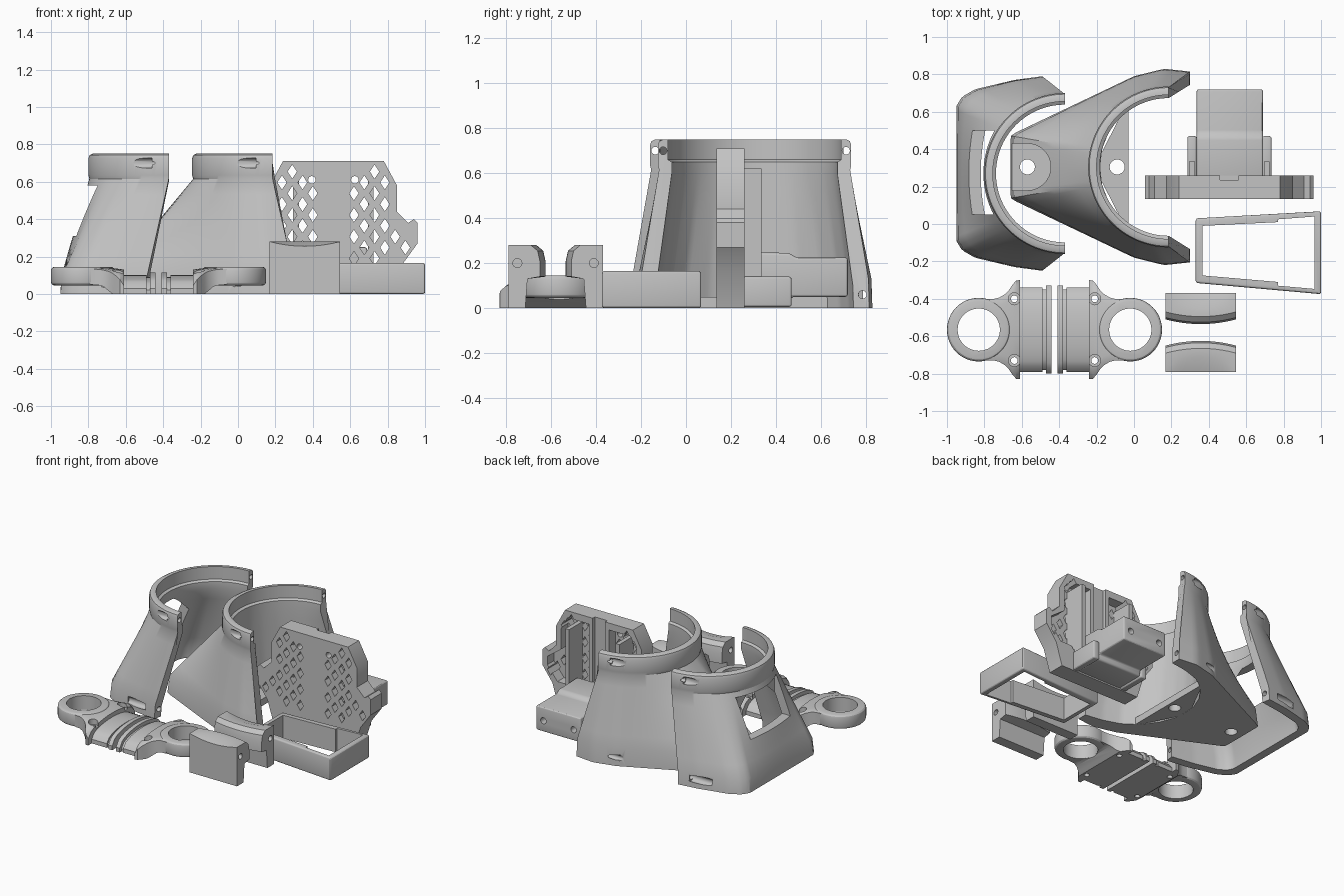
import bpy, bmesh
from math import sin, cos, pi, sqrt
from mathutils import Vector

if "Cube" in bpy.data.objects:
    bpy.data.objects.remove(bpy.data.objects["Cube"])

grey = bpy.data.materials.new("plain grey")
grey.use_nodes = True
grey.diffuse_color = (0.55, 0.55, 0.55, 1)
grey.node_tree.nodes["Principled BSDF"].inputs["Base Color"].default_value = grey.diffuse_color


def loft(name, sections):
    """Solid through a list of closed sections with equal point counts."""
    bm = bmesh.new()
    rows = [[bm.verts.new(p) for p in s] for s in sections]
    n = len(rows[0])
    for a, b in zip(rows, rows[1:]):
        for i in range(n):
            j = (i + 1) % n
            bm.faces.new((a[i], a[j], b[j], b[i]))
    bm.faces.new(rows[0])
    bm.faces.new(rows[-1])
    bmesh.ops.recalc_face_normals(bm, faces=bm.faces)
    me = bpy.data.meshes.new(name)
    bm.to_mesh(me)
    bm.free()
    me.materials.append(grey)
    ob = bpy.data.objects.new(name, me)
    bpy.context.collection.objects.link(ob)
    return ob


def prism(name, pts, lo, hi, axis="z"):
    place = {"z": lambda a, b, c: (a, b, c), "y": lambda a, b, c: (a, c, b),
             "x": lambda a, b, c: (c, a, b)}[axis]
    return loft(name, [[place(a, b, h) for a, b in pts] for h in (lo, hi)])


def box(name, x0, x1, y0, y1, z0, z1):
    return prism(name, [(x0, y0), (x1, y0), (x1, y1), (x0, y1)], z0, z1)


def cyl(name, a, b, r, lo, hi, axis="z", n=32):
    pts = [(a + r * cos(2 * pi * i / n), b + r * sin(2 * pi * i / n)) for i in range(n)]
    return prism(name, pts, lo, hi, axis)


def activate(ob):
    bpy.ops.object.select_all(action="DESELECT")
    ob.select_set(True)
    bpy.context.view_layer.objects.active = ob


def cut(ob, cutters):
    activate(ob)
    for c in cutters:
        c.hide_render = True
        m = ob.modifiers.new("cut", "BOOLEAN")
        m.operation, m.solver, m.object = "DIFFERENCE", "EXACT", c
        bpy.ops.object.modifier_apply(modifier=m.name)
        bpy.data.objects.remove(c)


def bevel(ob, width, segments=3):
    activate(ob)
    m = ob.modifiers.new("soft edges", "BEVEL")
    m.width, m.segments, m.limit_method = width, segments, "ANGLE"
    bpy.ops.object.modifier_apply(modifier=m.name)


def outline(half, cy, n):
    """Evenly spaced points along a half outline mirrored about y = cy."""
    pts = [Vector((x, cy + d)) for x, d in half] + [Vector((x, cy - d)) for x, d in reversed(half)]
    lens = [(b - a).length for a, b in zip(pts, pts[1:])]
    out = []
    for i in range(n + 1):
        d, k = sum(lens) * i / n, 0
        while k < len(lens) - 1 and d > lens[k]:
            d -= lens[k]
            k += 1
        out.append(pts[k].lerp(pts[k + 1], min(d / lens[k], 1)))
    return out


def shell(name, cx, cy, half, inner_half, foot):
    """Half cowl: straight-sided base outline blending into a half ring."""
    n = 72
    rows = []
    for i, (p, inner) in enumerate(zip(outline(half, cy, n), outline(inner_half, cy, n))):
        ang = pi / 2 + pi * i / n
        u = Vector((cos(ang), sin(ang)))
        ring = lambda r: Vector((cx, cy)) + r * u
        low, low_in = p.lerp(ring(0.42), 0.04), inner.lerp(ring(0.36), 0.04)
        steps = [k / 6 for k in range(7)]
        outside = [(low.lerp(ring(0.425), f), foot + (0.615 - foot) * f) for f in steps]
        inside = [(low_in.lerp(ring(0.368), f), foot * 0.8 + (0.6 - foot * 0.8) * f) for f in steps]
        lip = [(ring(r), z) for r, z in ((0.43, 0.635), (0.43, 0.725), (0.424, 0.742), (0.408, 0.75),
                                         (0.385, 0.75), (0.385, 0.66), (0.368, 0.65))]
        prof = [(p, 0)] + outside + lip + inside[::-1] + [(inner, 0)]
        rows.append([(q.x, q.y, z) for q, z in prof])
    ob = loft(name, rows)
    # screw bores and their open pockets
    for s in (1, -1):
        cut(ob, [cyl("bore", cy + s * 0.407, 0.7, 0.017, cx - 0.12, cx + 0.1, "x", 16),
                 cyl("pocket", cy + s * 0.413, 0.7, 0.027, cx - 0.24, cx - 0.09, "x", 16),
                 cyl("foot_pocket", cy + s * 0.49, 0.06, 0.027, cx - 0.36, cx - 0.2, "x", 16),
                 cyl("foot_bore", cy + s * 0.48, 0.06, 0.018, cx - 0.22, cx + 0.2, "x", 16)])
    return ob


# left cowl with its side window
left_cowl = shell("left_cowl", -0.37, 0.27,
                  [(-0.49, 0.52), (-0.64, 0.5), (-0.85, 0.45), (-0.92, 0.41), (-0.95, 0.36)],
                  [(-0.48, 0.46), (-0.65, 0.435), (-0.82, 0.395), (-0.87, 0.36), (-0.89, 0.32)], 0.1)
cut(left_cowl, [box("window", -1.1, -0.74, 0.05, 0.5, 0.31, 0.58)])

# right cowl: conical bore, solid tapered nose and an inner floor lip
right_cowl = shell("right_cowl", 0.185, 0.305,
                   [(0.3, 0.51), (0.16, 0.525), (0, 0.485), (-0.64, 0.18), (-0.66, 0.165)],
                   [(0.3, 0.44), (0.17, 0.42), (0.05, 0.38), (-0.05, 0.31), (-0.13, 0.2),
                    (-0.17, 0.1), (-0.18, 0.01)], 0.13)
cut(right_cowl, [box("nose_slot", -0.7, -0.57, 0.18, 0.43, 0.05, 0.5),
                 cyl("nose_slot_end", -0.57, 0.305, 0.125, 0.05, 0.5),
                 cyl("nose_hole", -0.57, 0.305, 0.04, -0.1, 0.2)])
floor = prism("cowl_floor", [(-0.2, 0.33), (-0.03, 0.66), (-0.03, -0.05), (-0.2, 0.28)], 0.001, 0.05)
cut(floor, [cyl("hole", -0.09, 0.305, 0.04, -0.1, 0.2)])

# perforated tray with two back pockets and a centre groove
MID = 0.51
edge = [(0.27, 0.71), (0.34, 0.58), (0.34, 0.44), (0.4, 0.38), (0.43, 0.4),
        (0.45, 0.38), (0.45, 0.27), (0.37, 0.16), (0.32, 0)]
pocket = [(0.08, 0.18), (0.08, 0.66), (0.25, 0.66), (0.3, 0.57), (0.3, 0.42), (0.41, 0.34),
          (0.41, 0.28), (0.33, 0.18)]
tray = prism("perforated_tray", [(MID + a, b) for a, b in edge] +
             [(MID - a, b) for a, b in reversed(edge)], 0.135, 0.26, "y")
holes = [prism("tray_pocket", [(MID + s * a, b) for a, b in pocket], 0.185, 0.4, "y") for s in (-1, 1)]
holes.append(box("tray_groove", 0.46, 0.56, 0.235, 0.4, 0.25, 0.8))
for row in range(9):
    z = 0.19 + row * 0.058
    for col in range(-7, 8):
        dx = col * 0.055
        limit = 0.4 if 0.23 < z < 0.36 else 0.3
        if (row + col) % 2 == 0 and 0.07 < abs(dx) < limit and (z < 0.6 or abs(dx) > 0.2):
            c = MID + dx
            holes.append(prism("diamond", [(c - 0.025, z), (c, z - 0.038), (c + 0.025, z),
                                           (c, z + 0.038)], 0, 0.4, "y"))
for s in (-1, 1):
    holes.append(cyl("screw", MID + s * 0.115, 0.61, 0.02, 0, 0.4, "y", 16))
cut(tray, holes)
for s, side in ((-1, "right"), (1, "left")):
    box("tray_rib_" + side, MID + s * 0.2 - 0.015, MID + s * 0.2 + 0.015, 0.17, 0.335, 0.1, 0.62)
    bevel(box("arm_cheek_" + side, MID + s * 0.2 - 0.025, MID + s * 0.2 + 0.025,
              0.25, 0.47, 0.005, 0.14), 0.012)

# arm projecting behind the tray
arm = loft("tray_arm", [[(x, 0.25, 0.01), (x, 0.46, 0.01), (x, 0.47, 0.05), (x, 0.72, 0.05),
                         (x, 0.72, 0.225), (x, 0.49, 0.225), (x, 0.46, 0.245), (x, 0.25, 0.25)]
                        for x in (0.335, 0.69)])
bevel(arm, 0.012)
cut(arm, [cyl("arm_bore", MID + s * 0.12, 0.13, 0.022, 0.62, 0.8, "y", 16) for s in (-1, 1)])

# tapered open frame
frame = prism("open_frame", [(0.33, -0.315), (1, -0.375), (1, 0.068), (0.33, 0.03)], 0, 0.165)
bevel(frame, 0.012)
cut(frame, [prism("opening", [(0.365, -0.275), (0.77, -0.31), (0.77, -0.33), (0.965, -0.347),
                              (0.965, 0.04), (0.77, 0.025), (0.77, 0.01), (0.365, -0.01)], -0.1, 0.3)])

# pair of hooked saddle blocks
for name, outer, s in (("rear_saddle_block", -0.37, -1), ("front_saddle_block", -0.79, 1)):
    sections = []
    for i in range(17):
        u = i / 8 - 1
        bow = 1 - u * u
        w, top = 0.14 + 0.025 * bow, 0.28 - 0.025 * bow
        prof = [(0, 0), (0, top), (0.02 + 0.06 * bow, 0.28), (w - 0.04, 0.28), (w - 0.01, 0.255),
                (w, 0.21), (w, 0.14), (0.085, 0.13), (0.075, 0)]
        sections.append([(0.357 + 0.188 * u, outer + s * d, z) for d, z in prof])
    block = loft(name, sections)
    cut(block, [cyl("block_bore", outer + s * 0.04, 0.2, 0.02, x, x + 0.12, "x", 16) for x in (0.12, 0.48)])

# pair of ring clamps: lug ring, flared neck, ribbed saddle
# each station: distance from ring, half width, crown, rim and underside heights
stations = [(0.04, 0.164, 0.143, 0.133, 0.05), (0.08, 0.164, 0.143, 0.132, 0.048),
            (0.11, 0.172, 0.142, 0.128, 0.04), (0.14, 0.19, 0.14, 0.12, 0.015),
            (0.16, 0.21, 0.138, 0.11, 0), (0.18, 0.24, 0.136, 0.095, 0), (0.2, 0.263, 0.133, 0.075, 0),
            (0.22, 0.265, 0.13, 0.045, 0), (0.22, 0.225, 0.1, 0.03, 0),
            (0.34, 0.225, 0.1, 0.03, 0), (0.34, 0.215, 0.09, 0.02, 0), (0.36, 0.215, 0.09, 0.02, 0),
            (0.36, 0.235, 0.115, 0.03, 0), (0.39, 0.235, 0.115, 0.03, 0)]
CY = -0.565
for side, cx, s in (("right", -0.83, 1), ("left", -0.02, -1)):
    lug = cyl(side + "_lug_ring", cx, CY, 0.17, 0.045, 0.145, n=48)
    bevel(lug, 0.02)
    cut(lug, [cyl("eye", cx, CY, 0.113, -0.1, 0.3, n=48)])
    rows = []
    for dx, w, top, rim, bottom in stations:
        arc = [(w * (k / 8 - 1), rim + (top - rim) * sqrt(max(0, 1 - (k / 8 - 1) ** 2))) for k in range(17)]
        rows.append([(cx + s * dx, CY + y, z) for y, z in [(-w, bottom)] + arc + [(w, bottom)]])
    neck = loft(side + "_clamp_saddle", rows)
    cut(neck, [cyl("neck_eye", cx, CY, 0.1135, -0.1, 0.3, n=48)] +
        [cyl("clamp_screw", cx + s * 0.19, CY + t * 0.165, r, z, 0.3, n=20)
         for t in (-1, 1) for r, z in ((0.018, -0.1), (0.032, 0.09))])

# crisp edges, smooth curves
for ob in bpy.context.collection.objects:
    if ob.type == "MESH":
        activate(ob)
        bpy.ops.object.shade_smooth_by_angle(angle=0.5)
